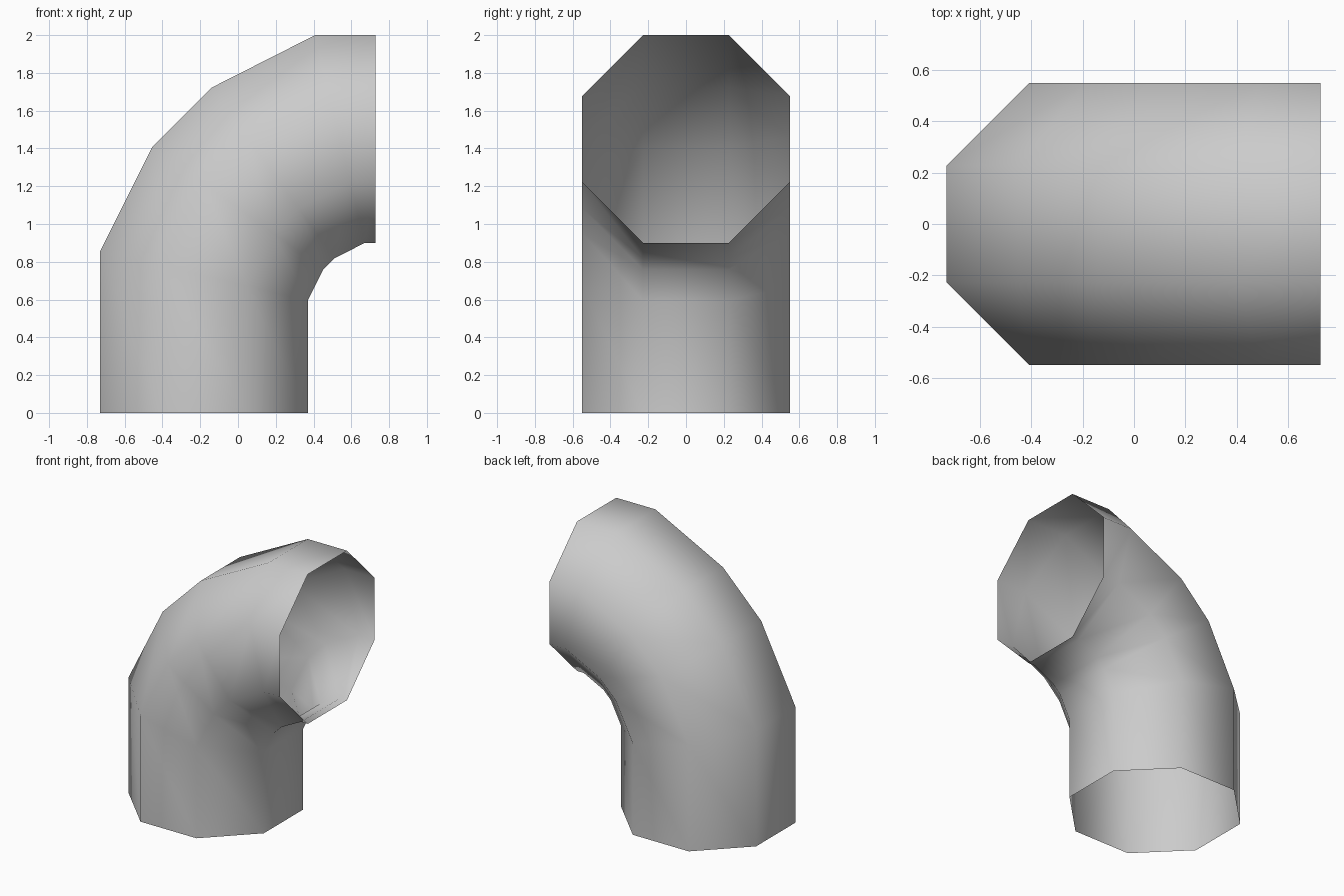
import bpy, bmesh, math
from mathutils import Vector

cube = bpy.data.objects.get("Cube")
if cube:
    bpy.data.objects.remove(cube, do_unlink=True)

SIDES = 8
APOTHEM = 0.55
RADIUS = APOTHEM / math.cos(math.pi / SIDES)

# Centre line of the elbow, from the bottom opening to the side opening
path = [Vector((x, 0, z)) for x, z in (
    (-0.18, 0), (-0.18, 0.725), (0, 1.085),
    (0.185, 1.27), (0.54, 1.45), (0.727, 1.45))]


def flat_material(name, value):
    mat = bpy.data.materials.new(name)
    mat.use_nodes = True
    color = (value, value, value, 1)
    mat.diffuse_color = color
    mat.node_tree.nodes["Principled BSDF"].inputs["Base Color"].default_value = color
    return mat


def mitre_axis(i):
    """Outward direction in the bend plane, stretched to keep the pipe width."""
    before = (path[i] - path[max(i - 1, 0)]).normalized()
    after = (path[min(i + 1, len(path) - 1)] - path[i]).normalized()
    tangent = (before + after).normalized()
    along = after if after.length else before
    return Vector((-tangent.z, 0, tangent.x)) / tangent.dot(along)


# Open octagonal pipe swept along the centre line with mitred joints
bm = bmesh.new()
rings = []
for i, centre in enumerate(path):
    axis = mitre_axis(i)
    ring = []
    for k in range(SIDES):
        a = math.tau * (k + 0.5) / SIDES
        offset = axis * math.cos(a) + Vector((0, math.sin(a), 0))
        ring.append(bm.verts.new(centre + offset * RADIUS))
    rings.append(ring)

for low, high in zip(rings, rings[1:]):
    for k in range(SIDES):
        n = (k + 1) % SIDES
        face = bm.faces.new((low[k], high[k], high[n], low[n]))
        face.smooth = True

# Make the outer side of the wall the front side
bm.normal_update()
first = bm.faces[:][0]
if first.normal.dot(first.calc_center_median() - path[0]) < 0:
    bmesh.ops.reverse_faces(bm, faces=bm.faces[:])

mesh = bpy.data.meshes.new("pipe_elbow")
bm.to_mesh(mesh)
bm.free()
mesh.materials.append(flat_material("light grey", 0.6))
pipe = bpy.data.objects.new("pipe_elbow", mesh)
bpy.context.collection.objects.link(pipe)
